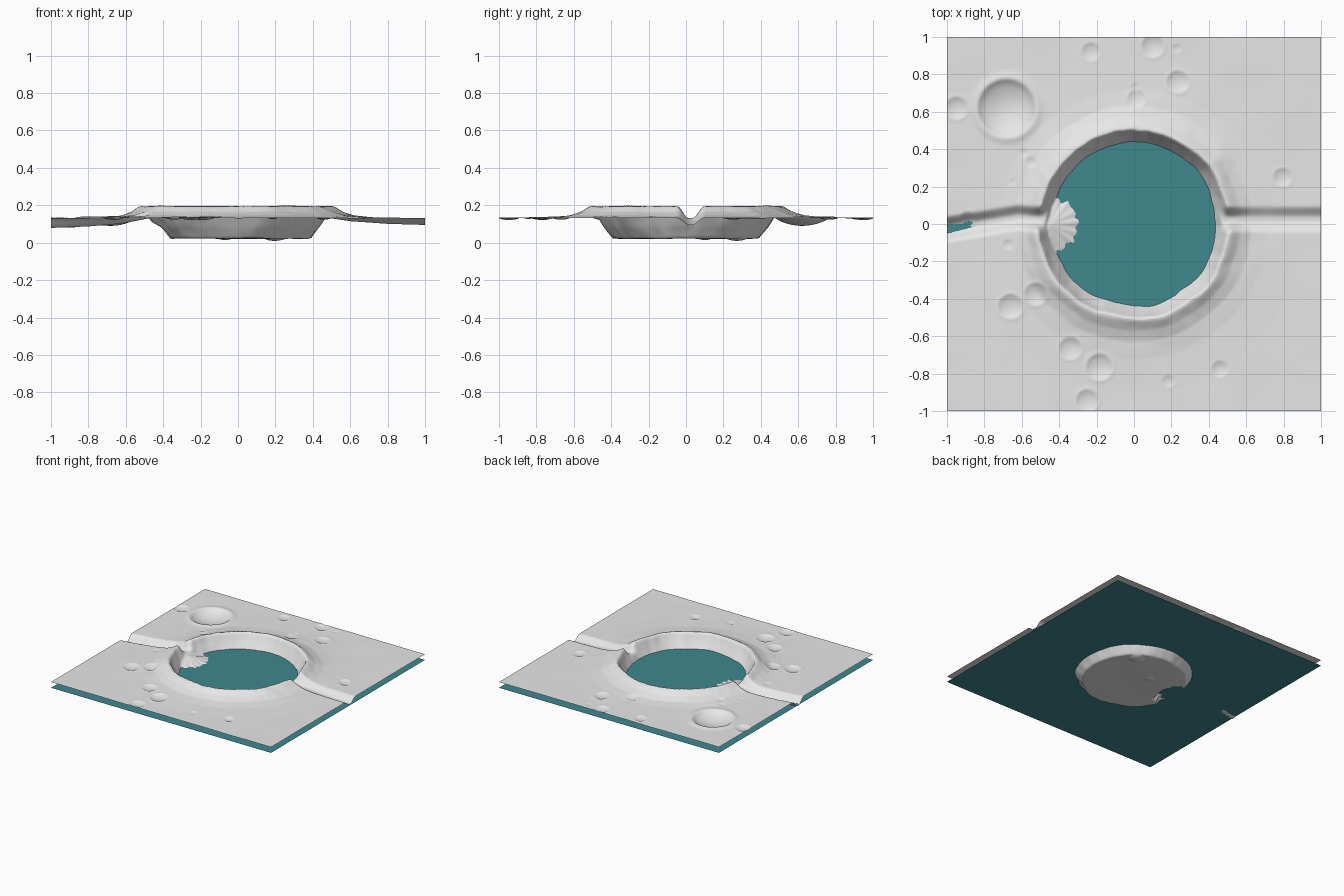
import bpy
import bmesh
import math
from mathutils import Vector, noise

cube = bpy.data.objects.get("Cube")
if cube:
    bpy.data.objects.remove(cube)

GROUND, WATER, FLOOR, CREST = 0.132, 0.085, 0.022, 0.196
CELLS = 220

# Small impact pits: x, y, radius
PITS = [
    (-0.68, 0.62, 0.155), (-0.95, 0.62, 0.06), (-0.23, 0.92, 0.05),
    (0.1, 0.95, 0.06), (0.23, 0.94, 0.025), (0.235, 0.76, 0.06),
    (0.015, 0.67, 0.05), (0.01, 0.73, 0.025), (-0.59, 0.38, 0.025),
    (-0.55, 0.33, 0.03), (-0.65, 0.225, 0.02), (-0.89, 0.03, 0.04),
    (-0.67, -0.11, 0.03), (0.795, 0.25, 0.05), (-0.66, -0.44, 0.065),
    (-0.525, -0.375, 0.06), (-0.34, -0.665, 0.06), (-0.185, -0.765, 0.07),
    (-0.25, -0.945, 0.06), (0.46, -0.775, 0.045), (0.185, -0.84, 0.035),
    (0.2, 0.27, 0.06), (-0.07, 0.1, 0.04),
]

# Main crater cross-section: radius, height
PROFILE = [(0, FLOOR), (0.39, FLOOR), (0.44, WATER), (0.475, 0.14), (0.505, CREST),
           (0.525, 0.192), (0.57, 0.165), (0.63, 0.145), (0.72, 0.136), (0.9, GROUND), (2, GROUND)]

# Channel beds: distance from centre, height
RIGHT_BED = [(0, 0.135), (0.48, 0.133), (0.6, 0.115), (0.8, 0.101), (1, 0.095)]
LEFT_BED = [(0, 0.132), (0.48, 0.13), (0.62, 0.102), (0.8, 0.087), (1, 0.079)]
LEFT_COURSE = [(0, 0.02), (0.48, 0.025), (0.62, 0.035), (0.8, 0.005), (1, -0.028)]


def smooth(low, high, value):
    t = min(max((value - low) / (high - low), 0), 1)
    return t * t * (3 - 2 * t)


def lookup(table, value):
    for (a, start), (b, end) in zip(table, table[1:]):
        if value <= b:
            return start + (end - start) * (value - a) / (b - a)
    return table[-1][1]


def ripple(x, y, scale, seed=0.0):
    return noise.noise(Vector((x * scale, y * scale, seed)))


def main_crater(x, y):
    r = math.hypot(x, y)
    near = smooth(0.2, 0.4, r) * (1 - smooth(0.55, 0.8, r))
    r += near * (0.016 * ripple(x, y, 5) + 0.005 * ripple(x, y, 16, 3))
    z = lookup(PROFILE, r)
    return z + 0.006 * near * ripple(x, y, 6, 7) + 0.0025 * ripple(x, y, 4, 2)


def carve_channel(x, y, z):
    if abs(x) < 0.4:
        return z
    if x > 0:
        bed, centre = lookup(RIGHT_BED, x), 0.025
    else:
        bed, centre = lookup(LEFT_BED, -x), lookup(LEFT_COURSE, -x)
    weight = 1 - smooth(0.008, 0.075, abs(y - centre))
    return z + min(bed - z, 0) * weight


def add_delta(x, y, z):
    # Ragged fan of sediment spilling out of the left channel
    dx, dy = x + 0.45, y + 0.005
    angle = math.atan2(dy, dx)
    reach = 0.148 + 0.022 * math.sin(angle * 13) * ripple(angle, 0, 2.3, 5) \
        + 0.022 * ripple(math.cos(angle), math.sin(angle), 4, 9)
    d = math.hypot(dx, dy) / reach
    if d > 1.6 or dx < -0.05:
        return z
    top = 0.118 - (0.118 - WATER) * d + 0.003 * math.sin(angle * 16) * min(d, 1)
    if d > 1:
        top -= 0.09 * smooth(1, 1.5, d)
    return max(z, top)


def dig_pits(x, y, z):
    for px, py, radius in PITS:
        d = math.hypot(x - px, y - py) / radius
        if d < 1.5:
            depth = 0.14 * radius + 0.85 * radius * radius
            bowl = -depth * (1 - min(d, 1) ** 2)
            lip = 0.18 * depth * math.exp(-((d - 1.05) / 0.16) ** 2)
            z += bowl + lip
    return z


def height(x, y):
    z = carve_channel(x, y, main_crater(x, y))
    return dig_pits(x, y, add_delta(x, y, z))


def material(name, colour):
    mat = bpy.data.materials.new(name)
    mat.use_nodes = True
    mat.diffuse_color = colour
    shader = mat.node_tree.nodes["Principled BSDF"]
    shader.inputs["Base Color"].default_value = colour
    shader.inputs["Roughness"].default_value = 0.8
    return mat


def sheet(name, cells, mat, height_rule):
    bm = bmesh.new()
    bmesh.ops.create_grid(bm, x_segments=cells, y_segments=cells, size=1)
    for v in bm.verts:
        v.co.z = height_rule(v.co.x, v.co.y)
    for f in bm.faces:
        f.smooth = True
    mesh = bpy.data.meshes.new(name)
    bm.to_mesh(mesh)
    bm.free()
    mesh.materials.append(mat)
    obj = bpy.data.objects.new(name, mesh)
    bpy.context.collection.objects.link(obj)
    return obj


# Cratered ground and the flat water level that fills its low points
sheet("cratered_ground", CELLS, material("pale_grey_rock", (0.8, 0.8, 0.8, 1)), height)
sheet("water_surface", 1, material("teal_water", (0.05, 0.25, 0.27, 1)), lambda x, y: WATER)
